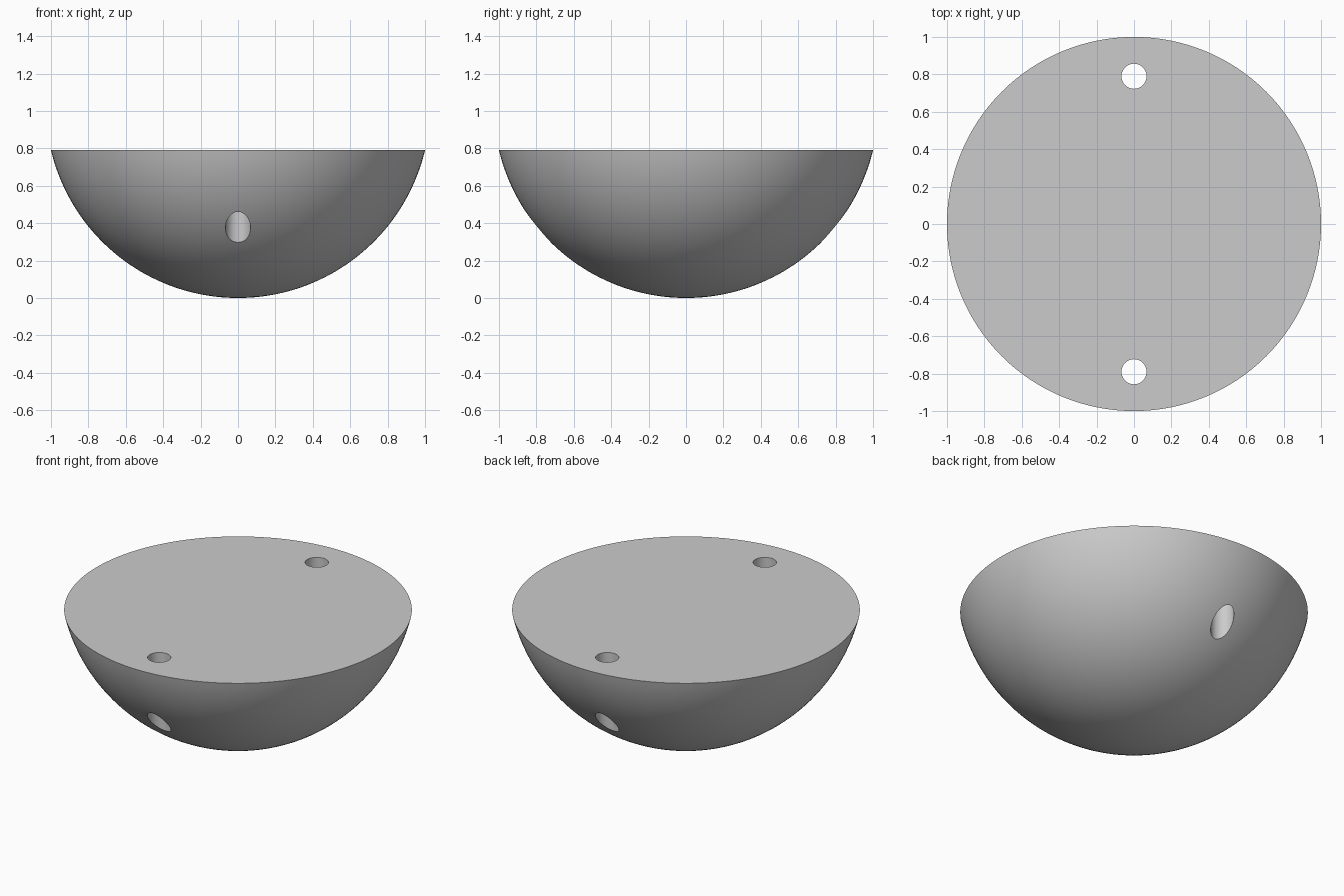
import bpy, bmesh, math
from mathutils import Vector

HEIGHT, RIM = 0.79, 1.0
RADIUS = (RIM ** 2 + HEIGHT ** 2) / (2 * HEIGHT)
HOLE_Y, HOLE_RADIUS = 0.79, 0.067
RINGS, SEGMENTS = 40, 128

cube = bpy.data.objects.get("Cube")
if cube:
    bpy.data.objects.remove(cube, do_unlink=True)

grey = bpy.data.materials.new("plain grey")
grey.use_nodes = True
grey.diffuse_color = (0.6, 0.6, 0.6, 1)
grey.node_tree.nodes["Principled BSDF"].inputs["Base Color"].default_value = grey.diffuse_color

# Solid spherical cap: an arc from the base to the rim, closed to the axis, then spun
bm = bmesh.new()
sweep = math.asin(RIM / RADIUS)
arc = [i * sweep / RINGS for i in range(RINGS + 1)]
points = [Vector((RADIUS * math.sin(a), 0, RADIUS * (1 - math.cos(a)))) for a in arc]
verts = [bm.verts.new(p) for p in points]
edges = [bm.edges.new(pair) for pair in zip(verts, verts[1:])]
bmesh.ops.spin(bm, geom=verts + edges, cent=(0, 0, 0), axis=(0, 0, 1),
               angle=math.tau, steps=SEGMENTS, use_merge=False)
bmesh.ops.remove_doubles(bm, verts=bm.verts, dist=0.0002)
bmesh.ops.holes_fill(bm, edges=[e for e in bm.edges if e.is_boundary], sides=0)
bmesh.ops.recalc_face_normals(bm, faces=bm.faces)
mesh = bpy.data.meshes.new("bowl_body")
bm.to_mesh(mesh)
bm.free()
mesh.materials.append(grey)
body = bpy.data.objects.new("bowl_body", mesh)
bpy.context.collection.objects.link(body)

# Vertical through holes at front and back
for side, name in ((-1, "front_hole_cutter"), (1, "back_hole_cutter")):
    bpy.ops.mesh.primitive_cylinder_add(vertices=48, radius=HOLE_RADIUS, depth=2,
                                        location=(0, side * HOLE_Y, HEIGHT / 2))
    cutter = bpy.context.object
    cutter.name = name
    cutter.data.materials.append(grey)
    cut = body.modifiers.new(name, "BOOLEAN")
    cut.operation, cut.solver, cut.object = "DIFFERENCE", "EXACT", cutter
    bpy.ops.object.select_all(action="DESELECT")
    body.select_set(True)
    bpy.context.view_layer.objects.active = body
    bpy.ops.object.modifier_apply(modifier=name)
    bpy.data.objects.remove(cutter, do_unlink=True)

# Smooth dome with crisp rim and hole edges
bpy.ops.object.shade_smooth_by_angle(angle=math.radians(25))
